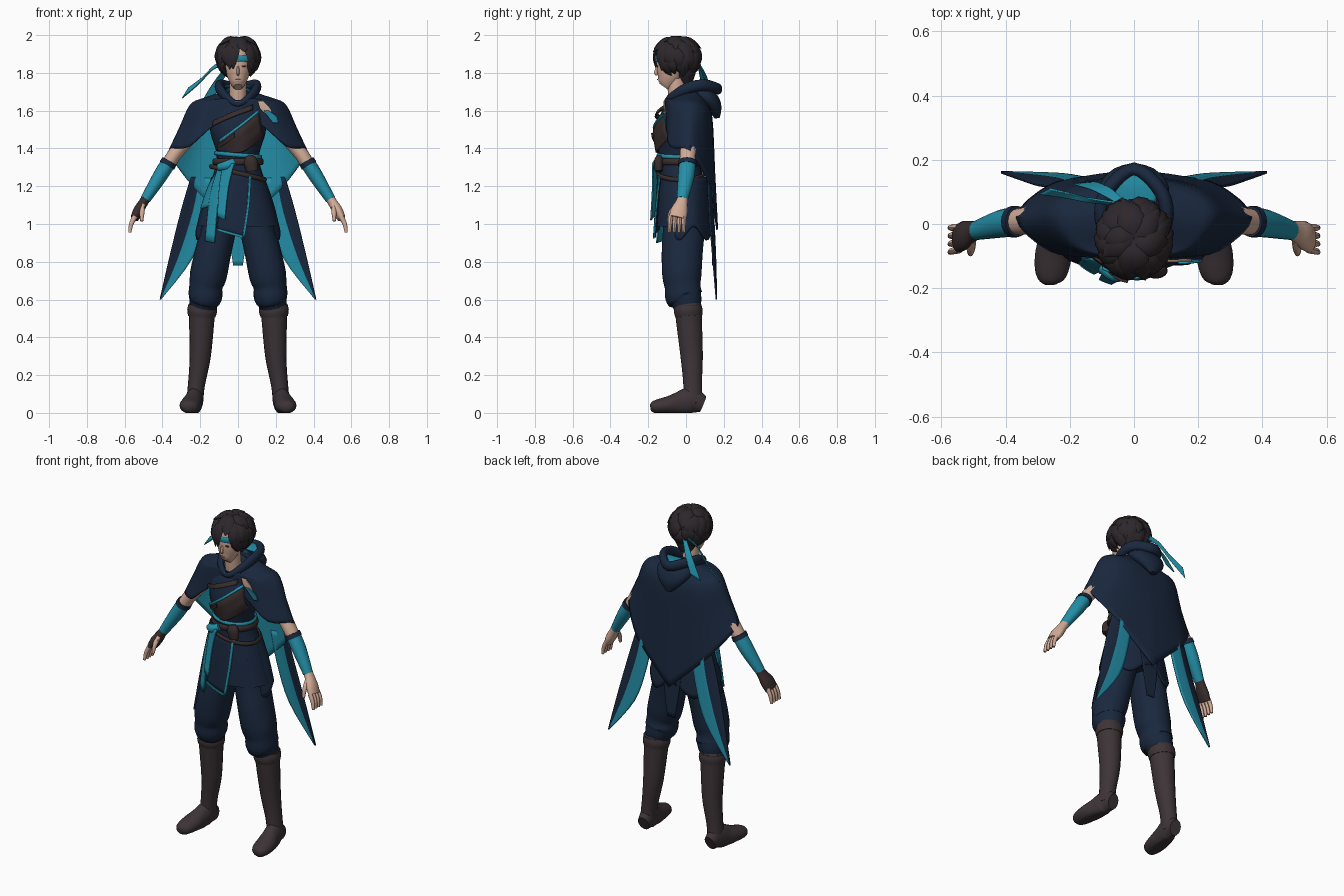
import bpy, bmesh, math, random
from mathutils import Vector, Matrix

random.seed(4)
if "Cube" in bpy.data.objects:
    bpy.data.objects.remove(bpy.data.objects["Cube"], do_unlink=True)


def material(name, r, g, b):
    m = bpy.data.materials.new(name)
    m.use_nodes = True
    m.diffuse_color = (r, g, b, 1)
    m.node_tree.nodes["Principled BSDF"].inputs["Base Color"].default_value = (r, g, b, 1)
    return m


NAVY = material("navy cloth", .01, .021, .048)
TEAL = material("teal cloth", .017, .275, .39)
LEATHER = material("brown leather", .04, .026, .026)
BOOT = material("boot leather", .047, .034, .038)
HAIR = material("dark hair", .026, .02, .024)
SKIN = material("skin", .65, .41, .31)
LIP = material("lip", .5, .25, .2)


def finish(name, bm, mats, thick=0.0, lining=0):
    mesh = bpy.data.meshes.new(name)
    bm.to_mesh(mesh)
    bm.free()
    for m in mats:
        mesh.materials.append(m)
    mesh.shade_smooth()
    mesh.set_sharp_from_angle(angle=math.radians(45))
    obj = bpy.data.objects.new(name, mesh)
    bpy.context.scene.collection.objects.link(obj)
    if thick:
        mod = obj.modifiers.new("thickness", "SOLIDIFY")
        mod.thickness = thick
        mod.material_offset = lining
    return obj


def smooth(path, k=4, closed=False):
    """Catmull-Rom curve through points of any dimension."""
    pts = [Vector(p) for p in path]
    n, out = len(pts), []
    pick = (lambda i: pts[i % n]) if closed else (lambda i: pts[min(max(i, 0), n - 1)])
    for i in range(n if closed else n - 1):
        a, b, c, d = (pick(i + j) for j in (-1, 0, 1, 2))
        for s in range(k):
            t = s / k
            out.append((b * 2 + (c - a) * t + (a * 2 - b * 5 + c * 4 - d) * t * t
                        + (b * 3 - a - c * 3 + d) * t * t * t) / 2)
    return out if closed else out + [pts[-1]]


def add_tube(bm, path, n=18, ref=(1, 0, 0), closed=False, k=4):
    """Elliptical tube; each point is x, y, z, half width along ref, half depth."""
    pts = smooth(path, k, closed)
    count, rings = len(pts), []
    for i, p in enumerate(pts):
        nxt = pts[(i + 1) % count] if closed else pts[min(i + 1, count - 1)]
        prv = pts[i - 1] if closed else pts[max(i - 1, 0)]
        t = (Vector(nxt[:3]) - Vector(prv[:3])).normalized()
        u = Vector(ref)
        u = (u - t * u.dot(t)).normalized()
        v = t.cross(u)
        angles = [math.tau * j / n for j in range(n)]
        rings.append([bm.verts.new(Vector(p[:3]) + u * p[3] * math.cos(a) + v * p[4] * math.sin(a))
                      for a in angles])
    for i in range(count if closed else count - 1):
        r, q = rings[i], rings[(i + 1) % count]
        for j in range(n):
            bm.faces.new((r[j], r[(j + 1) % n], q[(j + 1) % n], q[j]))
    if not closed:
        bm.faces.new(rings[0])
        bm.faces.new(rings[-1])
    bmesh.ops.recalc_face_normals(bm, faces=bm.faces)


def tube(name, path, mat, **kw):
    bm = bmesh.new()
    add_tube(bm, path, **kw)
    return finish(name, bm, [mat])


def side(path, s):
    return [(p[0] * s, *p[1:]) for p in path]


def band(name, rx, ry, cy, z, height, mat, tilt=0.0, thick=.008):
    angles = [math.tau * i / 32 for i in range(32)]
    path = [(rx * math.cos(a), cy + ry * math.sin(a), z + tilt * math.cos(a), height / 2, thick) for a in angles]
    return tube(name, path, mat, n=8, ref=(0, 0, 1), closed=True, k=1)


def sheet(name, rows, mats, thick=.008, lining=0, rule=None):
    """Cloth patch through a grid of points, facing away from the body axis."""
    rows = [smooth(r) for r in rows]
    rows = list(zip(*[smooth(c) for c in zip(*rows)]))
    bm = bmesh.new()
    grid = [[bm.verts.new(p) for p in r] for r in rows]
    n = len(grid[0])
    for r, q in zip(grid, grid[1:]):
        for j in range(n - 1):
            f = bm.faces.new((r[j], r[j + 1], q[j + 1], q[j]))
            if rule:
                f.material_index = rule(j / (n - 1))
    bmesh.ops.remove_doubles(bm, verts=bm.verts, dist=.0002)
    bm.normal_update()
    if sum(f.normal.xy.dot(f.calc_center_median().xy) * f.calc_area() for f in bm.faces) < 0:
        bmesh.ops.reverse_faces(bm, faces=bm.faces)
    return finish(name, bm, mats, thick, lining)


def ribbon(name, path, mats, across=(1, 0, 0), thick=.006, lining=0):
    d = Vector(across).normalized()
    rows = [[Vector(p[:3]) + d * p[3] * w for w in (-.5, 0, .5)] for p in path]
    return sheet(name, rows, mats, thick, lining=lining)


# Tunic: height, half width, half depth, centre depth
BODY = [(.99, .215, .145, -.01), (1.15, .172, .13, -.015), (1.3, .12, .105, -.03), (1.38, .115, .11, -.035),
        (1.48, .145, .125, -.035), (1.58, .15, .11, -.02), (1.66, .11, .07, -.01), (1.69, .05, .05, -.02)]
tube("tunic", [(0, cy, z, rx, ry) for z, rx, ry, cy in BODY], NAVY, n=32)

# Longer skirt layer round the sides and back, with a wavy hem
skirt = []
for z, rx, ry in ((1.25, .14, .11), (1.1, .19, .13), (.95, .225, .14)):
    angles = [math.radians(-25 + 11.5 * i) for i in range(21)]
    skirt.append([(rx * math.cos(a), ry * math.sin(a), z + (1.25 - z) * .12 * math.sin(a * 5)) for a in angles])
sheet("back_skirt", skirt, [NAVY])


def front(x, z, off):
    """Point lying just in front of the tunic."""
    zc = min(max(z, BODY[0][0]), BODY[-1][0] - .001)
    for a, b in zip(BODY, BODY[1:]):
        if a[0] <= zc <= b[0]:
            _, rx, ry, cy = Vector(a).lerp(Vector(b), (zc - a[0]) / (b[0] - a[0]))
            return Vector((x, cy - ry * math.sqrt(max(0, 1 - (x / rx) ** 2)) - off, z))


def wrap(name, edge_a, edge_b, mat, off):
    rows = [[front(*Vector(a).lerp(Vector(b), t / 4), off) for t in range(5)] for a, b in zip(edge_a, edge_b)]
    return sheet(name, rows, [mat])


def trim(name, edge, mat, off, dx=0.0, dz=0.0):
    return wrap(name, [(x - dx, z - dz) for x, z in edge], [(x + dx, z + dz) for x, z in edge], mat, off)


# Chest armour, straps and belts
top = [(-.1, 1.44), (.01, 1.52), (.11, 1.6)]
wrap("chest_guard", [(-.11, 1.39), (.02, 1.38), (.135, 1.46)], top, LEATHER, .018)
trim("chest_trim", top, TEAL, .026, dz=.008)
trim("upper_strap", [(-.14, 1.53), (-.03, 1.58), (.08, 1.62)], LEATHER, .035, dz=.013)
trim("lower_strap", [(-.11, 1.41), (-.06, 1.44), (-.02, 1.47)], LEATHER, .026, dz=.011)
band("waist_sash", .12, .115, -.033, 1.365, .022, TEAL, tilt=-.01)
band("main_belt", .128, .115, -.03, 1.33, .035, LEATHER)
band("hip_belt", .145, .125, -.025, 1.27, .025, LEATHER, tilt=-.035)
tube("belt_pouch", [(.06, -.14, 1.36, .02, .015), (.067, -.145, 1.33, .036, .025),
                    (.075, -.145, 1.28, .03, .02)], LEATHER)

# Front panel with its trim, and the hanging sash
edge = [(.065, 1.26), (.055, 1.1), (.03, .93)]
wrap("front_panel", [(-.08, 1.28), (-.1, 1.1), (-.11, .97)], edge, NAVY, .014)
trim("panel_side_trim", edge, TEAL, .02, dx=.006)
trim("panel_hem_trim", [(-.11, .97), (-.04, .95), (.03, .93)], TEAL, .02, dz=.006)
wrap("sash_long", [(-.1, 1.32), (-.15, 1.15), (-.175, .91)], [(-.04, 1.32), (-.1, 1.15), (-.125, .9)], TEAL, .03)
wrap("sash_wide", [(-.1, 1.3), (-.16, 1.2), (-.2, 1.08)], [(-.05, 1.3), (-.1, 1.2), (-.14, 1.1)], TEAL, .026)
wrap("sash_short", [(-.08, 1.32), (-.1, 1.2), (-.11, 1.04)], [(-.02, 1.32), (-.05, 1.2), (-.07, 1.02)], TEAL, .045)
tube("sash_knot", [(-.1, -.13, 1.3, .02, .02), (-.06, -.155, 1.31, .025, .025), (-.02, -.15, 1.33, .02, .02)],
     TEAL, ref=(0, 0, 1))

# Poncho: half outlines run from front to back
shoulder = [(0, -.11, 1.64), (.1, -.1, 1.65), (.195, -.07, 1.63), (.255, .02, 1.63),
            (.22, .09, 1.61), (.13, .13, 1.58), (0, .14, 1.56)]
hem = [(0, -.115, 1.6), (.13, -.105, 1.52), (.265, -.085, 1.41), (.368, .02, 1.39),
       (.27, .12, 1.235), (.15, .15, 1.11), (0, .17, .97)]
neck = []
for i in range(7):
    a = math.pi * (i / 6 - .5)
    neck.append((.085 * math.cos(a), .085 * math.sin(a) - .02, 1.69 + .04 * math.sin(a)))


def blend(p, q, t, lift=0.0):
    return [Vector(a).lerp(Vector(b), t) + Vector((0, 0, lift)) for a, b in zip(p, q)]


halves = [neck, blend(neck, shoulder, .6, .012), shoulder, blend(shoulder, hem, .5), hem]
sheet("poncho", [side(h, -1)[::-1] + side(h, 1)[1:] for h in halves], [NAVY, TEAL], .01, lining=1)

# Hood: rolled rim, sunken lining and hanging bag
rim = [(0, -.105, 1.635, .016, .015), (.06, -.08, 1.67, .022, .018), (.1, .01, 1.72, .03, .022),
       (.085, .1, 1.735, .03, .022), (0, .17, 1.715, .03, .022)]
tube("hood_rim", rim + side(rim, -1)[-2:0:-1], NAVY, n=12, ref=(0, 0, 1), closed=True)
ribbon("hood_lining", [(0, .07, 1.725, .14), (0, .12, 1.73, .12), (0, .16, 1.725, .03)], [TEAL])
tube("hood_bag", [(0, .05, 1.7, .09, .03), (0, .11, 1.67, .11, .05), (0, .15, 1.62, .08, .04),
                  (0, .165, 1.56, .02, .014)], NAVY)

# Bare shoulder opening and its strap
ribbon("shoulder_opening", [(.12, -.118, 1.65, .03), (.145, -.118, 1.61, .055), (.165, -.114, 1.58, .03)], [SKIN])
ribbon("shoulder_strap", [(.15, -.125, 1.6, .025), (.18, -.12, 1.57, .045), (.2, -.115, 1.535, .03)], [TEAL])

# Coat tails and back tabard
tail = [[(.25, .12, 1.25), (.205, .135, 1.25), (.13, .14, 1.24)],
        [(.3, .125, 1.08), (.24, .145, 1.07), (.165, .15, 1.04)],
        [(.36, .145, .84), (.315, .155, .83), (.24, .16, .82)],
        [(.415, .165, .6), (.412, .165, .6), (.408, .165, .6)]]
for s, label in ((1, "left"), (-1, "right")):
    sheet(label + "_coat_tail", [side(r, s) for r in tail], [NAVY, TEAL], rule=lambda t: int(t >= .5))
ribbon("back_tabard", [(0, .12, 1.2, .14), (0, .14, .95, .1), (0, .145, .78, .05)], [NAVY, TEAL], lining=1)

for s, label in ((1, "left_"), (-1, "right_")):
    # Trousers gathered at the knee, and boots
    tube(label + "trouser", side([(.08, -.01, 1.14, .09, .11), (.098, -.01, 1, .093, .112), (.132, -.02, .85, .096, .11),
                                  (.157, -.022, .73, .098, .105), (.17, -.018, .67, .088, .096),
                                  (.173, -.012, .62, .09, .1), (.18, 0, .59, .08, .085),
                                  (.187, .005, .555, .068, .07)], s), NAVY)
    tube(label + "boot", side([(.19, .012, .57, .075, .072), (.192, .015, .5, .068, .07), (.2, .03, .3, .056, .06),
                               (.22, .035, .15, .045, .05), (.23, .035, .05, .045, .055)], s), BOOT)
    tube(label + "boot_cuff", side([(.187, .008, .57, .074, .072), (.19, .012, .54, .079, .077),
                                    (.192, .015, .51, .072, .072)], s), BOOT)
    foot = tube(label + "foot", side([(.225, .09, .045, .035, .045), (.23, .03, .065, .046, .07),
                                      (.24, -.03, .05, .05, .065), (.25, -.09, .042, .057, .048),
                                      (.257, -.145, .035, .052, .038), (.26, -.175, .03, .038, .03),
                                      (.26, -.188, .028, .018, .016)], s), BOOT)
    for v in foot.data.vertices:
        v.co.z = max(0, v.co.z)
    # Arms with wrapped forearms
    tube(label + "upper_arm", side([(.17, .03, 1.6, .045, .05), (.25, .025, 1.48, .045, .048),
                                    (.335, .01, 1.37, .038, .043), (.38, .006, 1.3, .036, .04)], s), SKIN)
    tube(label + "arm_wrap", side([(.372, .007, 1.318, .04, .045), (.418, 0, 1.245, .038, .043),
                                   (.49, -.02, 1.13, .027, .03)], s), TEAL)
    tube(label + "arm_band", side([(.363, .008, 1.333, .042, .048), (.376, .007, 1.31, .044, .05)], s), NAVY)
    # Hands, the right one gloved
    tube(label + "palm", side([(.478, -.016, 1.15, .026, .028), (.5, -.022, 1.115, .025, .032),
                               (.527, -.035, 1.07, .028, .046), (.548, -.045, 1.03, .022, .046)], s),
         SKIN if s > 0 else LEATHER)
    bm = bmesh.new()
    for i in range(4):
        y = -.08 + i * .023
        add_tube(bm, side([(.545, y, 1.04, .014, .012), (.565, y * 1.05, 1, .012, .011),
                           (.573, y * 1.1, .955, .008, .008)], s), n=8)
    add_tube(bm, side([(.505, -.05, 1.1, .014, .014), (.508, -.08, 1.06, .013, .013),
                       (.51, -.093, 1.015, .008, .008)], s), n=8)
    finish(label + "fingers", bm, [SKIN])
    ribbon(label + "eye", side([(.029, -.153, 1.84, .024), (.029, -.154, 1.833, .02)], s), [HAIR])

# Head
tube("neck", [(0, -.03, 1.6, .05, .05), (0, -.045, 1.67, .046, .048), (0, -.055, 1.77, .045, .048)], SKIN)
tube("face", [(0, -.115, 1.725, .022, .03), (0, -.105, 1.742, .038, .045), (0, -.088, 1.79, .06, .066),
              (0, -.08, 1.86, .068, .076), (0, -.075, 1.93, .062, .068), (0, -.06, 1.965, .02, .02)], SKIN, n=24)
tube("nose", [(0, -.148, 1.84, .005, .006), (0, -.159, 1.802, .009, .01), (0, -.15, 1.788, .005, .005)], SKIN, n=8)
ribbon("mouth", [(0, -.154, 1.766, .026), (0, -.153, 1.762, .022)], [LIP])

# Hair: rounded cap covered in loose tapered locks, parted over the brow
CENTRE, RADII = Vector((0, -.045, 1.885)), Vector((.1, .108, .097))
bm = bmesh.new()
bmesh.ops.create_uvsphere(bm, u_segments=24, v_segments=16, radius=.96,
                          matrix=Matrix.Translation(CENTRE) @ Matrix.Diagonal((*RADII, 1)))
for high, low, count in ((88, 28, 9), (62, 0, 15), (38, -28, 17), (8, -62, 17)):
    for i in range(count):
        az = math.tau * (i + random.uniform(-.35, .35)) / count
        forward, across = -math.sin(az), math.cos(az)
        if forward > .8 and low < -10:
            continue
        end, swirl, path = low + random.uniform(-10, 10), random.uniform(-.2, .4), []
        if low == 0 and forward > .3:
            swirl, end = 0, 12 if -.2 < across < .55 else -32
        for t, grow, w in ((0, .93, .022), (.35, 1.06, .034), (.7, 1.12, .028), (1, random.uniform(1.12, 1.32), .002)):
            el, turn = math.radians(high + (end - high) * t), az + swirl * t
            d = Vector((math.cos(el) * math.cos(turn), math.cos(el) * math.sin(turn), math.sin(el)))
            path.append((*(CENTRE + d * RADII * grow), w, w * .45))
        add_tube(bm, path, n=6, ref=(-math.sin(az), math.cos(az), 0), k=3)
add_tube(bm, [(0, .0, 1.85, .08, .06), (0, .0, 1.79, .06, .05), (0, .005, 1.745, .03, .03)])
finish("hair", bm, [HAIR])

# Headband with two loose ends
band("headband", .104, .113, -.048, 1.876, .036, TEAL, thick=.005)
ribbon("headband_end_long", [(-.05, .06, 1.86, .025), (-.13, .07, 1.83, .035), (-.2, .085, 1.76, .045),
                             (-.28, .1, 1.695, .065)], [TEAL], across=(.6, .3, 1))
ribbon("headband_end_short", [(-.03, .06, 1.86, .025), (-.07, .09, 1.81, .045), (-.11, .115, 1.75, .06),
                              (-.155, .13, 1.67, .07)], [TEAL], across=(1, .1, .4))
